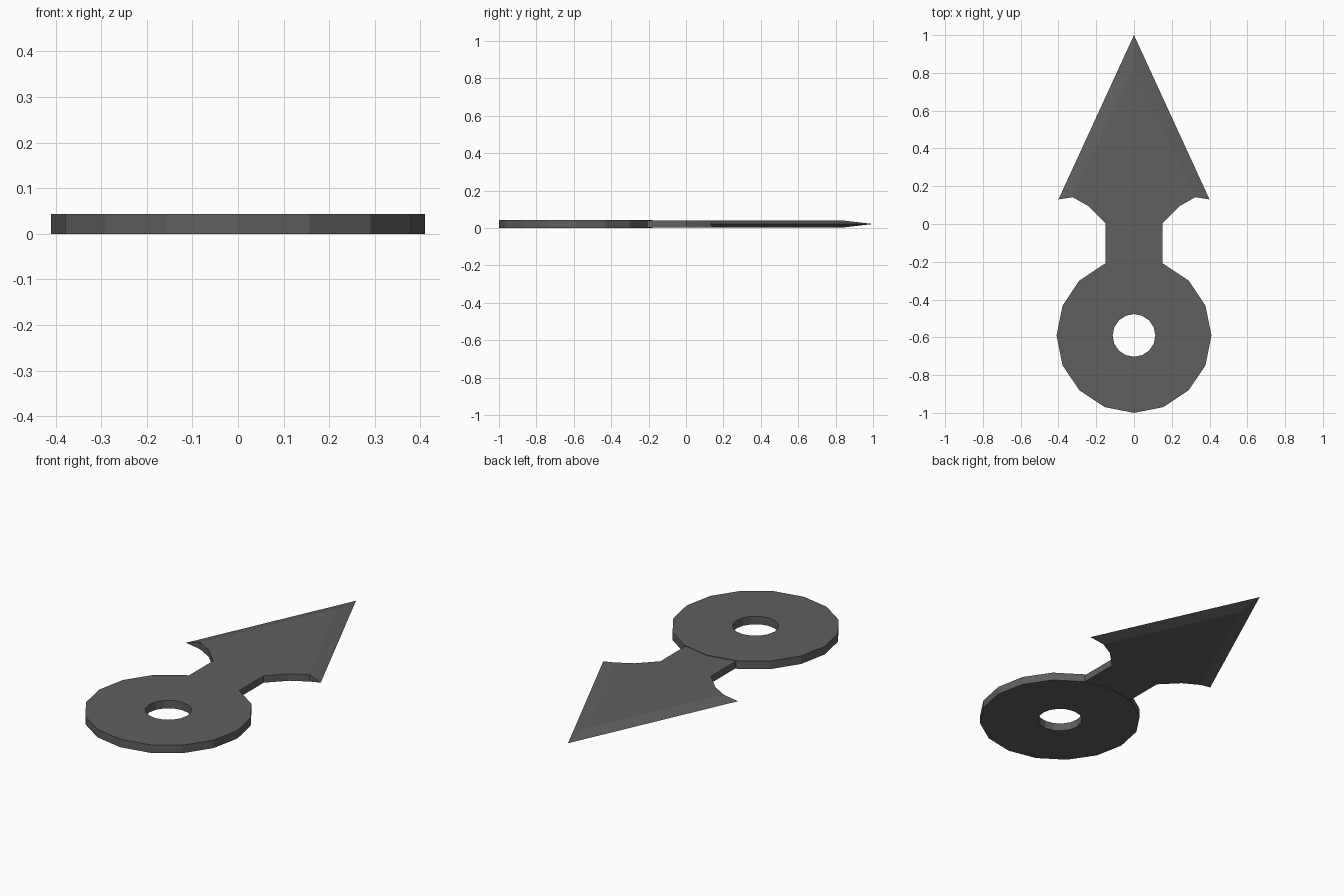
import bpy, bmesh
from math import sin, cos, pi

if "Cube" in bpy.data.objects:
    bpy.data.objects.remove(bpy.data.objects["Cube"])

# Dark steel
steel = bpy.data.materials.new("dark_steel")
steel.diffuse_color = (0.115, 0.115, 0.115, 1)
steel.use_nodes = True
steel.node_tree.nodes["Principled BSDF"].inputs["Base Color"].default_value = steel.diffuse_color


def finish(bm, name):
    bmesh.ops.recalc_face_normals(bm, faces=bm.faces)
    mesh = bpy.data.meshes.new(name)
    bm.to_mesh(mesh)
    bm.free()
    mesh.materials.append(steel)
    obj = bpy.data.objects.new(name, mesh)
    bpy.context.collection.objects.link(obj)
    return obj


# Ring pommel: a 16-sided rectangular section swept round the hole
def make_ring(name, centre_y, inner, outer, height, sides=16):
    bm = bmesh.new()
    section = [(inner, 0), (outer, 0), (outer, height), (inner, height)]
    loops = []
    for i in range(sides):
        a = 2 * pi * i / sides
        loops.append([bm.verts.new((r * cos(a), centre_y + r * sin(a), z))
                      for r, z in section])
    for i in range(sides):
        p, q = loops[i], loops[(i + 1) % sides]
        for k in range(4):
            m = (k + 1) % 4
            bm.faces.new((p[k], p[m], q[m], q[k]))
    return finish(bm, name)


# Blade and handle: flat plate with sharpened edges running to the tip
def make_blade(name, z0, z1):
    bm = bmesh.new()
    half = [(0.325, 0.142), (0.24, 0.094), (0.15, 0.003), (0.15, -0.25)]
    outline = [(0, 0.84)] + half + [(-x, y) for x, y in reversed(half)]
    top = [bm.verts.new((x, y, z1)) for x, y in outline]
    low = [bm.verts.new((x, y, z0)) for x, y in outline]
    mid = (z0 + z1) / 2
    tip = bm.verts.new((0, 1, mid))
    bm.faces.new(top)
    bm.faces.new(low)
    n = len(outline)
    # square side walls
    for i in range(1, n - 1):
        bm.faces.new((top[i], top[i + 1], low[i + 1], low[i]))
    # bevelled cutting edges and barb ends
    for s, i in ((1, 1), (-1, n - 1)):
        barb = bm.verts.new((s * 0.40, 0.13, mid))
        for layer in (top, low):
            bm.faces.new((layer[0], layer[i], barb, tip))
        bm.faces.new((top[i], low[i], barb))
    return finish(bm, name)


make_ring("ring_pommel", -0.59, 0.113, 0.41, 0.043)
make_blade("blade_and_handle", 0.003, 0.040)
